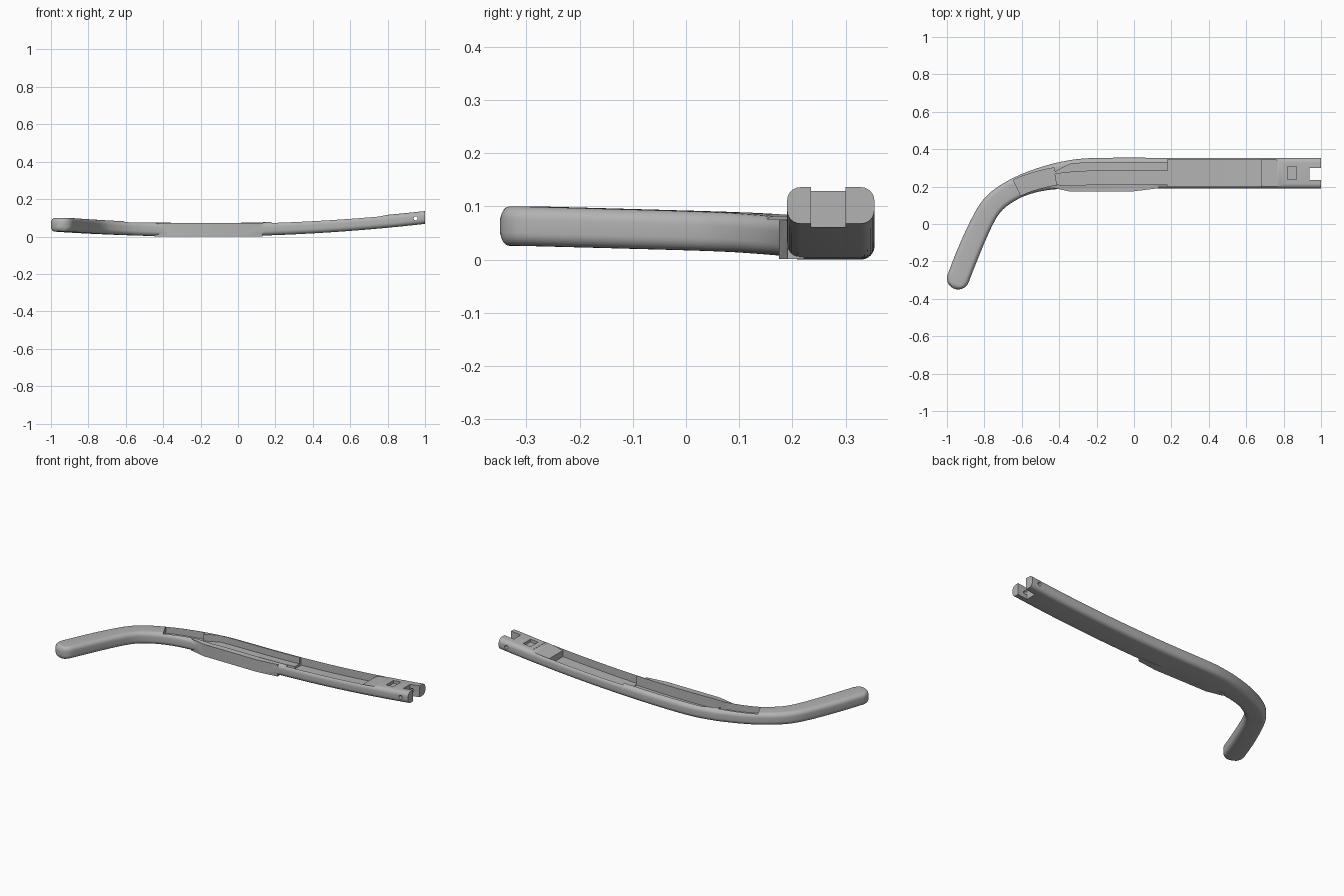
import bpy, bmesh, math
from mathutils import Vector

if "Cube" in bpy.data.objects:
    bpy.data.objects.remove(bpy.data.objects["Cube"], do_unlink=True)

grey = bpy.data.materials.new("matte grey")
grey.use_nodes = True
grey.diffuse_color = (0.45, 0.45, 0.45, 1)
grey.node_tree.nodes["Principled BSDF"].inputs["Base Color"].default_value = grey.diffuse_color

# Centre line of the arm in plan: x, y, half width (ear tip to hinge)
STATIONS = [Vector(p) for p in (
    (-.94, -.29, .06), (-.885, -.15, .06), (-.818, 0, .058), (-.765, .09, .057),
    (-.70, .15, .056), (-.60, .205, .057), (-.48, .243, .064), (-.35, .264, .075),
    (-.2, .271, .082), (.2, .272, .082), (.6, .272, .082), (1, .272, .082))]
RADIUS = .025


def path(t):
    """Smooth point along the stations."""
    i = min(int(t), len(STATIONS) - 2)
    u = t - i
    b, c = STATIONS[i], STATIONS[i + 1]
    a = STATIONS[i - 1] if i else 2 * b - c
    d = STATIONS[i + 2] if i + 2 < len(STATIONS) else 2 * c - b
    return 0.5 * (2 * b + (c - a) * u + (2 * a - 5 * b + 4 * c - d) * u * u
                  + (3 * b - a - 3 * c + d) * u ** 3)


def path_at(x):
    """Path point and unit direction where the line crosses x."""
    lo, hi = 0.0, len(STATIONS) - 1.0
    for _ in range(40):
        mid = (lo + hi) / 2
        lo, hi = (mid, hi) if path(mid).x < x else (lo, mid)
    return frame(lo)


def frame(t):
    end = len(STATIONS) - 1
    step = path(min(t + .01, end)) - path(max(t - .01, 0))
    return path(t), Vector((step.x, step.y, 0)).normalized()


def bottom(x):
    return .047 * (x + .2) ** 2


def height(x):
    return .0715 - .003 * x


def loft(name, rings):
    """Closed skin over equal-sized rings of points."""
    bm = bmesh.new()
    loops = [[bm.verts.new(p) for p in ring] for ring in rings]
    for a, b in zip(loops, loops[1:]):
        for i in range(len(a)):
            j = (i + 1) % len(a)
            bm.faces.new((a[i], a[j], b[j], b[i]))
    bm.faces.new(loops[0][::-1])
    bm.faces.new(loops[-1])
    bmesh.ops.recalc_face_normals(bm, faces=bm.faces)
    mesh = bpy.data.meshes.new(name)
    bm.to_mesh(mesh)
    bm.free()
    obj = bpy.data.objects.new(name, mesh)
    bpy.context.collection.objects.link(obj)
    mesh.materials.append(grey)
    return obj


def rounded_ring(centre, side, hw, hh):
    """Rounded rectangle standing across the path."""
    r = min(RADIUS, hw * .98, hh * .98)
    points = []
    for k, (sx, sz) in enumerate(((1, 1), (-1, 1), (-1, -1), (1, -1))):
        for s in range(7):
            a = math.pi / 2 * (k + s / 6)
            points.append(centre + side * (sx * (hw - r) + r * math.cos(a))
                          + Vector((0, 0, sz * (hh - r) + r * math.sin(a))))
    return points


def arm_ring(point, along, hw, hh, push=0):
    centre = Vector((point.x, point.y, bottom(point.x) + height(point.x) / 2))
    side = Vector((-along.y, along.x, 0))
    return rounded_ring(centre - along * push, side, hw, hh)


def boolean(target, tool, operation):
    mod = target.modifiers.new(tool.name, "BOOLEAN")
    mod.object, mod.operation, mod.solver = tool, operation, "EXACT"
    bpy.context.view_layer.objects.active = target
    bpy.ops.object.modifier_apply(modifier=mod.name)
    bpy.data.objects.remove(tool, do_unlink=True)


def channel(name, x0, x1, front, back, floor, floor_end=None, steps=14):
    """Cut a trough open at the top; front and back are offsets from the centre line,
    given as a number or a function of x."""
    rings = []
    floor_end = floor if floor_end is None else floor_end
    for i in range(steps + 1):
        f = i / steps
        x = x0 + (x1 - x0) * f
        p, along = path_at(x)
        side = Vector((-along.y, along.x, 0))
        lo = bottom(x) + floor + (floor_end - floor) * f
        ends = [o(x) if callable(o) else o for o in (front, back)]
        base = Vector((p.x, p.y, 0))
        rings.append([base + side * o + Vector((0, 0, z)) for o, z in
                      ((ends[0], lo), (ends[1], lo), (ends[1], .2), (ends[0], .2))])
    boolean(arm, loft(name, rings), "DIFFERENCE")


def box_cut(name, x0, x1, y0, y1, z0, z1):
    boolean(arm, loft(name, [[(x, y0, z0), (x, y1, z0), (x, y1, z1), (x, y0, z1)]
                             for x in (x0, x1)]), "DIFFERENCE")


# Arm with a rounded ear tip
rings = []
tip, along = frame(0)
half = height(tip.x) / 2
for i in range(10, 0, -1):
    a = math.pi / 2 * min(i / 10, .985)
    gap = tip.z * (1 - math.sin(a))
    drop = RADIUS - math.sqrt(RADIUS ** 2 - max(RADIUS - gap, 0) ** 2)
    rings.append(arm_ring(tip, along, tip.z * math.cos(a), half - drop, tip.z * math.sin(a)))
for i in range(8 * (len(STATIONS) - 1) + 1):
    p, along = frame(i / 8)
    rings.append(arm_ring(p, along, p.z, height(p.x) / 2))
arm = loft("temple_arm", rings)

# Flat-sided swelling on the front
plan = [(-.45, .197), (-.35, .175), (0, .175), (.13, .191), (.13, .222), (-.45, .222)]
boolean(arm, loft("side_swelling", [[(x, y, z) for x, y in plan] for z in (.0015, .0735)]), "UNION")


# Open channels along the top
def taper(x):
    return min(1, max(0, (x + .42) / .08))


channel("hinge_channel", .18, .68, -.072, .072, .018)
channel("deep_channel", -.42, .181, lambda x: -.045 - .015 * taper(x), .012, .014)
channel("ledge_channel", -.42, .181, 0, lambda x: .022 + .034 * taper(x), .032)
channel("bend_channel", -.625, -.419, lambda x: -.046, lambda x: .046, .03)

# Sloping deck and shallow pocket next to the hinge
channel("deck", .679, .79, -.072, .072, .055, .068)
channel("pocket", .82, .87, -.035, .035, .052, steps=2)

# Hinge fork with a pin hole
box_cut("fork_slot", .937, 1.1, .235, .3, -.1, .3)
hole = [[(.95 + .011 * math.cos(k * math.pi / 8), y, .097 + .011 * math.sin(k * math.pi / 8))
         for k in range(16)] for y in (.1, .45)]
boolean(arm, loft("pin_hole", hole), "DIFFERENCE")

bpy.ops.object.select_all(action="DESELECT")
arm.select_set(True)
bpy.context.view_layer.objects.active = arm
bpy.ops.object.shade_smooth_by_angle(angle=math.radians(30))
